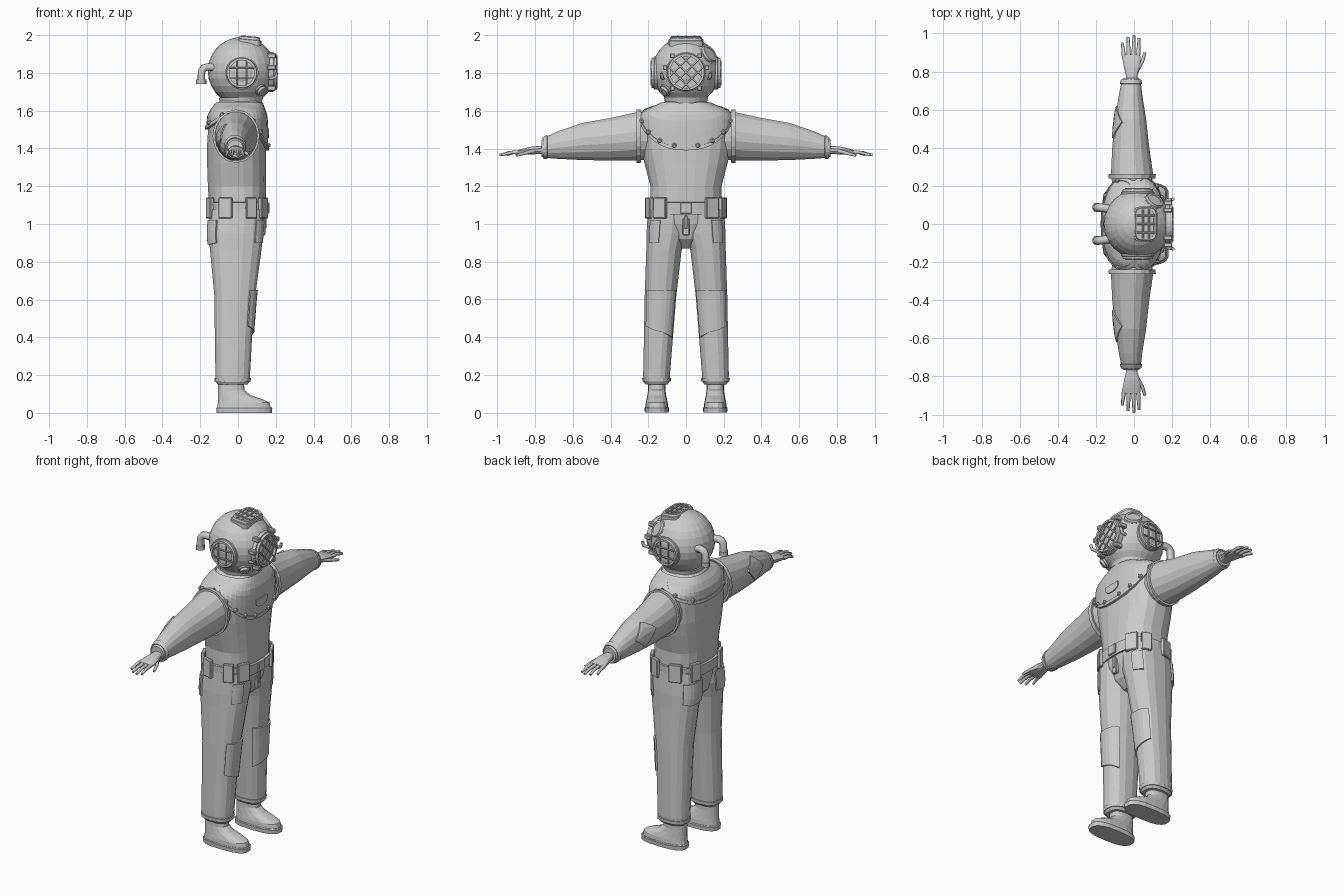
import bpy, bmesh, math
from mathutils import Vector, Matrix

if "Cube" in bpy.data.objects:
    bpy.data.objects.remove(bpy.data.objects["Cube"])

# ---------- helpers ----------
# A ring is (t, c1, c2, r1, r2): position along the axis, centre, half sizes.
def sample(rings, t, a, axis='z', p=2.5, off=0.0):
    up = sorted(rings)
    t = min(max(t, up[0][0]), up[-1][0])
    for lo, hi in zip(up, up[1:]):
        if t <= hi[0]:
            f = (t - lo[0]) / max(hi[0] - lo[0], 1e-6)
            break
    c1, c2, r1, r2 = [lo[i] + (hi[i] - lo[i]) * f for i in range(1, 5)]
    return ring_point((t, c1, c2, r1 + off, r2 + off), a, axis, p)

def ring_point(ring, a, axis, p):
    t, c1, c2, r1, r2 = ring
    c, s = math.cos(a), math.sin(a)
    u = c1 + r1 * math.copysign(abs(c) ** (2 / p), c)
    v = c2 + r2 * math.copysign(abs(s) ** (2 / p), s)
    return Vector((u, v, t)) if axis == 'z' else Vector((u, t, v))

def finish(name, bm, mirror=False, thick=0.0):
    bmesh.ops.recalc_face_normals(bm, faces=bm.faces)
    me = bpy.data.meshes.new(name)
    bm.to_mesh(me)
    bm.free()
    ob = bpy.data.objects.new(name, me)
    bpy.context.collection.objects.link(ob)
    if thick:
        m = ob.modifiers.new("thickness", 'SOLIDIFY')
        m.thickness, m.offset = thick, 0
    if mirror:
        m = ob.modifiers.new("mirror", 'MIRROR')
        m.use_axis = (False, True, False)
    return ob

def loft(name, rings, n=16, axis='z', p=2.5, mirror=False, M=Matrix()):
    bm = bmesh.new()
    rows = [[bm.verts.new(M @ ring_point(r, 2 * math.pi * (i + .5) / n, axis, p)) for i in range(n)]
            for r in rings]
    for a, b in zip(rows, rows[1:]):
        for i in range(n):
            j = (i + 1) % n
            bm.faces.new((a[i], a[j], b[j], b[i]))
    bm.faces.new(rows[0])
    bm.faces.new(rows[-1])
    return finish(name, bm, mirror)

def patch(name, rings, fn, nu=8, nv=4, axis='z', p=2.5, off=.006, thick=.012, mirror=False):
    """Raised panel following a lofted surface; fn(u, v) gives (t, angle in degrees)."""
    bm = bmesh.new()
    g = []
    for i in range(nu + 1):
        row = []
        for j in range(nv + 1):
            t, a = fn(i / nu, j / nv)
            row.append(bm.verts.new(sample(rings, t, math.radians(a), axis, p, off)))
        g.append(row)
    for i in range(nu):
        for j in range(nv):
            bm.faces.new((g[i][j], g[i + 1][j], g[i + 1][j + 1], g[i][j + 1]))
    bmesh.ops.remove_doubles(bm, verts=bm.verts, dist=1e-5)
    return finish(name, bm, mirror, thick)

def box(name, loc, size, rot=0.0, mirror=False, bevel=.004):
    bm = bmesh.new()
    M = Matrix.Translation(loc) @ Matrix.Rotation(rot, 4, 'Z') @ Matrix.Diagonal((*size, 1))
    bmesh.ops.create_cube(bm, size=1, matrix=M)
    bmesh.ops.bevel(bm, geom=bm.edges[:], offset=bevel, segments=1, affect='EDGES')
    return finish(name, bm, mirror)

def tubes(name, paths, r, M=Matrix(), taper=1.0):
    cu = bpy.data.curves.new(name, 'CURVE')
    cu.dimensions, cu.bevel_depth, cu.bevel_resolution, cu.use_fill_caps = '3D', r, 1, True
    for path in paths:
        sp = cu.splines.new('POLY')
        sp.points.add(len(path) - 1)
        for i, (pt, q) in enumerate(zip(sp.points, path)):
            pt.co = (*(M @ Vector(q)), 1)
            pt.radius = 1 + (taper - 1) * i / (len(path) - 1)
    ob = bpy.data.objects.new(name, cu)
    bpy.context.collection.objects.link(ob)

def frame(d, origin):
    return Matrix.Translation(origin) @ Vector(d).to_track_quat('Z', 'Y').to_matrix().to_4x4()

# ---------- suit body ----------
TORSO = [(.87, -.01, 0, .07, .03), (.92, -.012, 0, .12, .11), (1.0, -.005, 0, .14, .185),
         (1.08, -.003, 0, .15, .193), (1.2, -.005, 0, .156, .19), (1.32, -.008, 0, .157, .222),
         (1.4, -.008, 0, .158, .24), (1.5, -.005, 0, .155, .247), (1.57, -.003, 0, .15, .243),
         (1.605, 0, 0, .135, .21), (1.63, .005, 0, .12, .14), (1.65, .01, 0, .11, .11)]
loft("suit_torso", TORSO, 20)
LEG = [(1.08, -.003, .095, .145, .108), (.95, -.012, .104, .147, .107), (.86, -.012, .117, .138, .095),
       (.62, -.017, .135, .11, .085), (.4, -.024, .146, .1, .078), (.2, -.028, .156, .093, .072),
       (.165, -.028, .156, .09, .07), (.15, -.028, .156, .08, .06)]
loft("trouser_leg", LEG, 16, mirror=True)
ARM = [(.2, -.01, 1.465, .105, .125), (.26, -.01, 1.465, .113, .13), (.4, -.017, 1.449, .099, .115),
       (.55, -.018, 1.437, .083, .1), (.68, -.018, 1.418, .062, .074), (.75, -.015, 1.405, .051, .055),
       (.765, -.015, 1.4, .042, .045)]
loft("sleeve", ARM, 16, 'y', 2, mirror=True)
patch("shoulder_seam", ARM, lambda u, v: (.24 + .022 * v, 360 * u), 16, 1, 'y', 2, mirror=True)
patch("sleeve_cuff", ARM, lambda u, v: (.735 + .022 * v, 360 * u), 16, 1, 'y', 2, .002, .008, True)
patch("trouser_hem", LEG, lambda u, v: (.165 + .02 * v, 360 * u), 16, 1, off=.002, thick=.006, mirror=True)
# Diamond elbow patch and slanted knee patch
patch("elbow_patch", ARM, lambda u, v: (.45 + .17 * u, 165 + (v - .5) * 90 * (1 - abs(2 * u - 1))),
      6, 4, 'y', 2, .003, .008, True)
patch("knee_patch", LEG, lambda u, v: (.4 + .06 * u + (.25 - .06 * u) * v, -55 + 105 * u), 8, 4,
      off=.003, thick=.01, mirror=True)
# Pockets and fly
patch("back_pocket", LEG, lambda u, v: (.89 + .13 * v + .02 * abs(u - .5) * (1 - v), 130 + 65 * u), 6, 3,
      off=.003, thick=.01, mirror=True)
patch("front_pocket", LEG, lambda u, v: (.9 + .12 * v, 15 + 35 * u), 4, 3, off=.002, thick=.007, mirror=True)
box("fly_flap", (.135, 0, .985), (.02, .035, .09))
box("fly_strap", (.141, 0, 1.01), (.02, .018, .07))

# ---------- weight belt ----------
patch("belt", TORSO, lambda u, v: (1.05 + .065 * v, 360 * u), 28, 1, off=.005, thick=.014)
for k, (a, w) in enumerate([(37, .075), (68, .06), (108, .075), (150, .065)]):
    q, r = [sample(TORSO, 1.085, math.radians(a + e), off=.013) for e in (-4, 4)]
    tan = r - q
    box(f"belt_weight_{k}", (q + r) / 2, (.022, w, .11), math.atan2(-tan.x, tan.y), True)
box("belt_buckle", (.16, 0, 1.085), (.012, .06, .06))

# ---------- boots ----------
loft("boot_sole", [(0, .033, .155, .148, .063), (.025, .033, .155, .15, .065), (.03, .033, .155, .146, .062)],
     18, p=2.8, mirror=True)
loft("boot", [(.028, .032, .155, .144, .06), (.055, .03, .155, .138, .058), (.072, .012, .155, .12, .054),
              (.092, -.018, .155, .088, .05), (.12, -.035, .155, .071, .046), (.17, -.037, .155, .068, .045)],
     18, p=2.6, mirror=True)

# ---------- hands ----------
loft("palm", [(.74, -.012, 1.393, .03, .024), (.78, -.012, 1.392, .032, .022), (.82, -.01, 1.389, .043, .021),
              (.86, -.012, 1.384, .049, .017), (.89, -.014, 1.38, .047, .012)], 12, 'y', 2.4, True)
fingers = []
for s in (-1, 1):
    for x0, x1, tip in [(-.052, -.062, .95), (-.027, -.031, .98), (-.003, .0, .99), (.021, .027, .975)]:
        m = (.88 + tip) / 2
        fingers.append([(x0, s * .87, 1.382), ((x0 + x1) / 2, s * m, 1.379), (x1, s * tip, 1.365)])
    fingers.append([(.018, s * .81, 1.386), (.044, s * .855, 1.375), (.057, s * .9, 1.363)])
tubes("fingers", fingers, .0115, taper=.65)

# ---------- corselet ----------
def low(a):
    c = math.cos(math.radians(a))
    return 1.6 - (.21 * c ** 1.2 if c > 0 else .1 * abs(c))
patch("corselet", TORSO, lambda u, v: (1.64 + (low(360 * u) - 1.64) * v, 360 * u), 40, 8, off=.004, thick=.012)
patch("corselet_rim", TORSO, lambda u, v: (low(360 * u) + .02 * v, 360 * u), 40, 1, off=.009, thick=.012)
patch("chest_badge_plate", TORSO, lambda u, v: (1.455 + .05 * v + .02 * (2 * u - 1) ** 2 * (1 - v), -8 + 16 * u),
      6, 2, off=.011, thick=.008)
for a in (10, 28, 46, 64, 116, 150):
    q = sample(TORSO, low(a) + .022, math.radians(a), off=.012)
    bm = bmesh.new()
    bmesh.ops.create_icosphere(bm, subdivisions=1, radius=.015, matrix=Matrix.Translation(q))
    finish(f"corselet_bolt_{a}", bm, True)
loft("neck_collar", [(1.61, .012, 0, .128, .128), (1.628, .012, 0, .125, .125), (1.64, .014, 0, .112, .112),
                     (1.67, .016, 0, .118, .118)], 24, p=2)

# ---------- helmet ----------
C = Vector((.02, 0, 1.81))
bm = bmesh.new()
bmesh.ops.create_uvsphere(bm, u_segments=24, v_segments=14, radius=.18, matrix=Matrix.Translation(C))
finish("helmet_shell", bm)

def port(name, d, rx, ry, h0, h1, bars, p=2, cy=0.0, origin=C, recess=.014):
    """Framed window: rings in a local frame, then guard bars as (angle, offset)."""
    M = frame(d, origin)
    w = .016
    loft(name + "_frame", [(h0, 0, cy, rx + .006, ry + .006), (h1 - .015, 0, cy, rx + .006, ry + .006),
         (h1 - .013, 0, cy, rx, ry), (h1, 0, cy, rx - .003, ry - .003), (h1, 0, cy, rx - w, ry - w),
         (h1 - recess, 0, cy, rx - w, ry - w)], 24, p=p, M=M)
    paths = []
    for ang, o in bars:
        a = math.radians(ang)
        e = Vector((math.cos(a), math.sin(a), 0))
        f = Vector((-e.y, e.x, 0))
        half = math.sqrt((rx - .01) ** 2 - o * o) if p == 2 else abs(e.x) * (rx - .01) + abs(e.y) * (ry - .01)
        mid = f * o + Vector((0, cy, h1 + .001))
        paths.append([mid - e * half, mid + e * half])
    if paths:
        tubes(name + "_guard", paths, .0045, M)

port("front_window", (1, 0, 0), .1, .1, .12, .183, [(g, o) for g in (45, -45) for o in (-.045, 0, .045)],
     origin=C + Vector((0, 0, -.005)))
for side, s in (("left", 1), ("right", -1)):
    port(side + "_window", (0, s, 0), .082, .082, .13, .183,
         [(g, o) for g in (0, 90) for o in (-.027, .027)], origin=C + Vector((0, 0, -.01)))
port("top_window", (.1, 0, 1), .086, .057, .14, .183,
     [(90, -.045), (90, 0), (90, .045), (0, -.016), (0, .016)], p=5, cy=-.025, recess=.004)
# Blank round cap on the upper side, and a small spit valve below
port("side_cap", (.5, .7, .52), .05, .05, .15, .186, [], recess=.003)
port("valve", (.55, -.6, -.55), .027, .027, .15, .2, [], recess=.004)
# Front window hinge and clamps
for k, ang in enumerate((12, 50, 130, 168, 230, 310)):
    a = math.radians(ang)
    box(f"window_clamp_{k}", (.178, .113 * math.cos(a), 1.805 + .113 * math.sin(a)), (.045, .024, .026))
tubes("wing_nuts", [[(.165, s * .122, 1.77), (.2, s * .128, 1.775), (.205, s * .13, 1.8)] for s in (-1, 1)], .009)
# Air pipe elbows at the back
pipes = [[(-.09, s * .072, 1.822), (-.16, s * .084, 1.832), (-.181, s * .086, 1.826), (-.193, s * .087, 1.808),
          (-.195, s * .087, 1.742)] for s in (-1, 1)]
tubes("air_pipes", pipes, .022)
tubes("air_pipe_nuts", [[(-.195, s * .087, 1.765), (-.195, s * .087, 1.74)] for s in (-1, 1)], .027)
